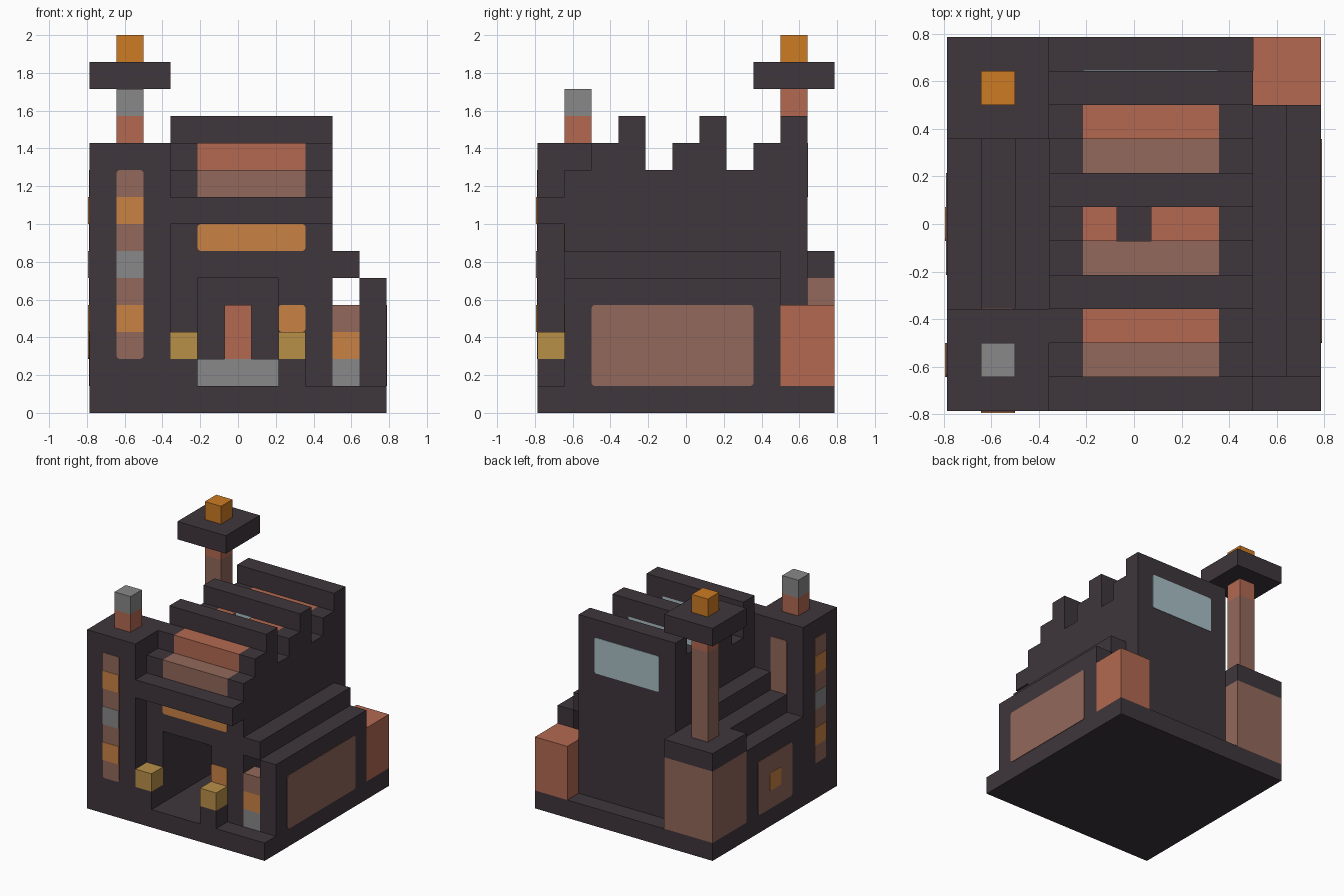
import bpy, bmesh
from mathutils import Vector

cube = bpy.data.objects.get("Cube")
if cube:
    bpy.data.objects.remove(cube, do_unlink=True)

U = 1 / 7       # block size
HALF = 5.5      # half the footprint, in blocks


def material(name, r, g, b):
    rgb = [(c / 255 / 12.92) if c < 11 else ((c / 255 + 0.055) / 1.055) ** 2.4 for c in (r, g, b)]
    m = bpy.data.materials.new(name)
    m.use_nodes = True
    m.diffuse_color = (*rgb, 1)
    m.node_tree.nodes["Principled BSDF"].inputs["Base Color"].default_value = (*rgb, 1)
    return m


DARK = material("dark_stone", 62, 54, 60)
TERRA = material("terracotta", 178, 105, 81)
BROWN = material("dusty_brown", 147, 104, 91)
AMBER = material("amber_window", 201, 130, 69)
LAMP = material("orange_lamp", 205, 123, 36)
OCHRE = material("ochre_lantern", 184, 144, 72)
GREY = material("grey_stone", 136, 136, 136)
GLASS = material("pale_blue_glass", 168, 191, 197)


def finish(name, bm, mat):
    bmesh.ops.recalc_face_normals(bm, faces=bm.faces)
    for v in bm.verts:
        v.co = Vector((v.co.x - HALF, v.co.y - HALF, v.co.z)) * U
    mesh = bpy.data.meshes.new(name)
    bm.to_mesh(mesh)
    bm.free()
    mesh.materials.append(mat)
    obj = bpy.data.objects.new(name, mesh)
    bpy.context.collection.objects.link(obj)
    return obj


def box(name, mat, x, y, z, round_axis=None):
    """Box from block ranges; round_axis softens the corners of a flat panel."""
    bm = bmesh.new()
    bmesh.ops.create_cube(bm, size=1)
    for v in bm.verts:
        v.co = [a + (b - a) * (c + 0.5) for (a, b), c in zip((x, y, z), v.co)]
    if round_axis is not None:
        edges = [e for e in bm.edges
                 if abs(e.verts[0].co[round_axis] - e.verts[1].co[round_axis]) > 1e-4]
        bmesh.ops.bevel(bm, geom=edges, offset=0.12, segments=3, profile=0.5, affect='EDGES')
    return finish(name, bm, mat)


def plate(name, mat, axis, at, side, a, b, thick=0.03, rounded=True):
    """Thin panel on the face at the given coordinate, facing side along axis."""
    r = sorted((at, at + side * thick))
    x, y = (r, a) if axis == 0 else (a, r)
    box(name, mat, x, y, b, axis if rounded else None)


# Base slab
box("base", DARK, (0, 11), (0, 11), (0, 1))

# Front tower with chimney
box("tower", DARK, (0, 3), (0, 3), (1, 10))
box("front_chimney_lower", TERRA, (1, 2), (1, 2), (10, 11))
box("front_chimney_upper", GREY, (1, 2), (1, 2), (11, 12))
for label, axis in (("front", 1), ("side", 0)):
    plate("tower_strip_" + label, BROWN, axis, 0, -1, (1, 2), (2, 9))
    for z, mat in ((3, AMBER), (5, GREY), (7, AMBER)):
        plate("tower_light_" + label, mat, axis, 0, -1, (1, 2), (z, z + 1), 0.05, False)
plate("tower_strip_back", BROWN, 1, 3, 1, (1, 2), (2, 9))

# Stepped wing on the right side
for i in range(3):
    box("wing_step", DARK, (i, i + 1), (3, 8), (1, 5 + i))
plate("wing_panel", BROWN, 0, 0, -1, (4, 7), (1, 4))
plate("wing_window", AMBER, 0, 0, -1, (5, 6), (2, 3), 0.05)

# Rear stack
box("stack_base", BROWN, (0, 3), (8, 11), (1, 5))
box("stack_base_top", DARK, (0, 3), (8, 11), (5, 6))
box("stack_column", BROWN, (1, 2), (9, 10), (6, 11))
box("stack_neck", TERRA, (1, 2), (9, 10), (11, 12))
box("stack_cap", DARK, (0, 3), (8, 11), (12, 13))
box("stack_lamp", LAMP, (1, 2), (9, 10), (13, 14))


# Hall side walls with a sawtooth top
def side_wall(name, x):
    points = [(1, 1)]
    for y in range(1, 10):
        top = 9 + (y - 1) % 3
        points += [(y, top), (y + 1, top)]
    points.append((10, 1))
    bm = bmesh.new()
    face = bm.faces.new([bm.verts.new((x, y, z)) for y, z in points])
    out = bmesh.ops.extrude_face_region(bm, geom=[face])
    verts = [g for g in out["geom"] if isinstance(g, bmesh.types.BMVert)]
    bmesh.ops.translate(bm, verts=verts, vec=(1, 0, 0))
    finish(name, bm, DARK)


side_wall("hall_right_wall", 3)
side_wall("hall_left_wall", 8)

# Sawtooth roof: brown step, terracotta step, ridge with glass behind
for i, y in enumerate((1, 4, 7)):
    box("roof_lower_step", BROWN, (4, 8), (y, y + 1), (8, 9))
    spans = ((4, 5), (6, 8)) if i == 1 else ((4, 8),)
    for span in spans:
        box("roof_upper_step", TERRA, span, (y + 1, y + 2), (9, 10))
    box("roof_ridge", DARK, (4, 8), (y + 2, y + 3), (10, 11))
    if i < 2:
        box("roof_glass", GLASS, (4, 8), (y + 2, y + 3), (8, 10))

# Hall back wall and window
box("back_wall", DARK, (4, 8), (9, 10), (1, 10))
plate("back_window", GLASS, 1, 10, 1, (4, 8), (8, 10))

# Hall front: doorway, window band, eave and lanterns
box("door_lintel", DARK, (4, 8), (1, 2), (5, 8))
box("door_jamb", DARK, (7, 8), (1, 2), (1, 5))
box("eave", DARK, (3, 9), (0, 1), (7, 8))
plate("front_window_band", AMBER, 1, 1, -1, (4, 8), (6, 7))
plate("jamb_window", AMBER, 1, 1, -1, (7, 8), (3, 4))
for x in (3, 7):
    box("lantern_plinth", DARK, (x, x + 1), (0, 1), (1, 2))
    box("lantern", OCHRE, (x, x + 1), (0, 1), (2, 3))

# Hearth inside the hall
box("hearth", GREY, (4, 7), (8, 9), (1, 2))
box("hearth_flue", TERRA, (5, 6), (8, 9), (2, 4))

# Covered aisle on the left side
box("aisle_wall", DARK, (10, 11), (1, 9), (1, 5))
box("aisle_roof", DARK, (9, 10), (1, 9), (5, 6))
plate("aisle_panel", BROWN, 0, 11, 1, (2, 8), (1, 4))
for z, mat in ((1, GREY), (2, AMBER), (3, BROWN)):
    box("aisle_pillar", mat, (9, 10), (1, 2), (z, z + 1))
box("rear_crate", TERRA, (9, 11), (9, 11), (1, 4))
